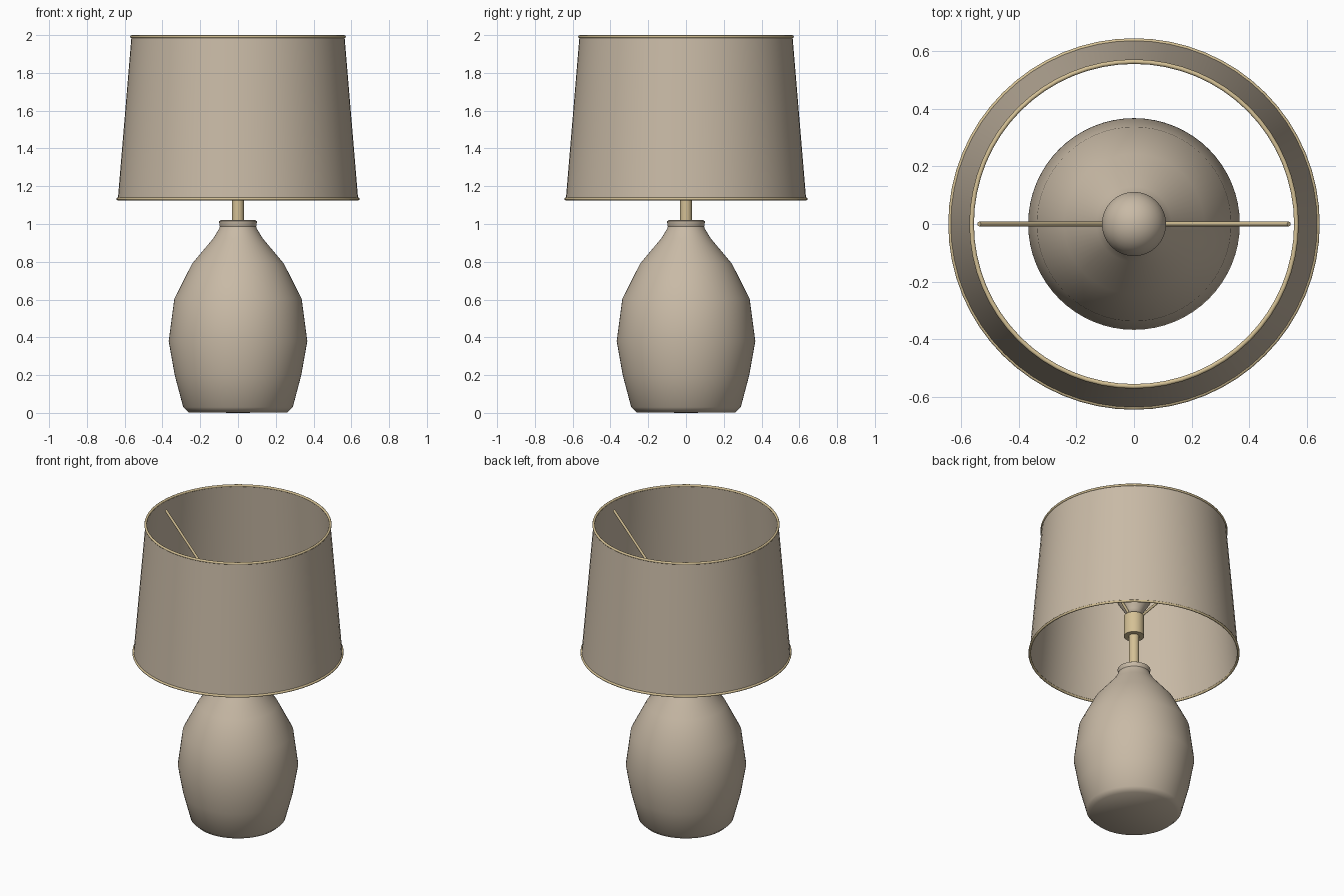
import bpy, bmesh, math
from mathutils import Vector

if "Cube" in bpy.data.objects:
    bpy.data.objects.remove(bpy.data.objects["Cube"])


def material(name, rgb):
    m = bpy.data.materials.new(name)
    m.diffuse_color = (*rgb, 1)
    m.use_nodes = True
    m.node_tree.nodes["Principled BSDF"].inputs["Base Color"].default_value = m.diffuse_color
    return m


BEIGE = material("warm beige", (0.58, 0.49, 0.38))
BRASS = material("pale brass", (0.66, 0.53, 0.30))


def lathe(name, profile, mat, segments=64, smooth=180):
    """Spin an (r, z) profile around the z axis."""
    bm = bmesh.new()
    verts = [bm.verts.new((r, 0, z)) for r, z in profile]
    edges = [bm.edges.new(p) for p in zip(verts, verts[1:])]
    bmesh.ops.spin(bm, geom=verts + edges, cent=(0, 0, 0), axis=(0, 0, 1),
                   angle=2 * math.pi, steps=segments, use_duplicate=False)
    bmesh.ops.remove_doubles(bm, verts=bm.verts, dist=1e-4)
    bmesh.ops.recalc_face_normals(bm, faces=bm.faces)
    me = bpy.data.meshes.new(name)
    bm.to_mesh(me)
    bm.free()
    me.materials.append(mat)
    ob = bpy.data.objects.new(name, me)
    bpy.context.collection.objects.link(ob)
    bpy.ops.object.select_all(action='DESELECT')
    ob.select_set(True)
    bpy.context.view_layer.objects.active = ob
    bpy.ops.object.shade_smooth_by_angle(angle=math.radians(smooth))
    return ob


def ring(name, radius, z, minor):
    prof = [(radius + minor * math.cos(a), z + minor * math.sin(a))
            for a in (i * math.pi / 4 for i in range(9))]
    return lathe(name, prof, BRASS)


def rod(name, a, b, radius):
    a, b = Vector(a), Vector(b)
    bpy.ops.mesh.primitive_cylinder_add(vertices=12, radius=radius, depth=(b - a).length,
                                        location=(a + b) / 2)
    ob = bpy.context.object
    ob.name = name
    ob.rotation_euler = (b - a).to_track_quat('Z', 'Y').to_euler()
    ob.data.materials.append(BRASS)
    bpy.ops.object.shade_smooth_by_angle(angle=math.radians(40))
    return ob


# Ceramic body with neck collar
lathe("lamp_body", [(0, 0), (0.262, 0.003), (0.29, 0.03), (0.335, 0.2), (0.367, 0.38),
                    (0.337, 0.605), (0.243, 0.79), (0.13, 0.925), (0.1, 0.975),
                    (0.093, 0.995)], BEIGE)
lathe("neck_collar", [(0.09, 0.975), (0.098, 0.99), (0.1, 1.015), (0.092, 1.02), (0, 1.02)],
      BEIGE, smooth=40)

# Stem and bulb socket
lathe("stem", [(0, 1.0), (0.032, 1.0), (0.032, 1.27), (0, 1.27)], BRASS, 32, 40)
lathe("socket", [(0, 1.25), (0.062, 1.25), (0.062, 1.39), (0, 1.39)], BRASS, 32, 40)

# Bulb: tapered neck running into a round globe
globe = [(0.112 * math.cos(a), 1.54 + 0.112 * math.sin(a))
         for a in (math.radians(d) for d in range(-30, 91, 12))]
lathe("bulb", [(0, 1.385), (0.045, 1.385), (0.055, 1.42)] + globe[:-1] + [(0, 1.652)], BEIGE, 32)

# Thin tapered shade with brass rims
lathe("shade", [(0.636, 1.133), (0.564, 1.992), (0.559, 1.992), (0.631, 1.133),
                (0.636, 1.133)], BEIGE, smooth=40)
ring("shade_bottom_rim", 0.636, 1.133, 0.008)
ring("shade_top_rim", 0.563, 1.992, 0.008)

# Sloping arms that carry the shade
for side, s in (("left", -1), ("right", 1)):
    rod(side + "_shade_arm", (s * 0.035, 0, 1.39), (s * 0.537, 0, 1.945), 0.008)
